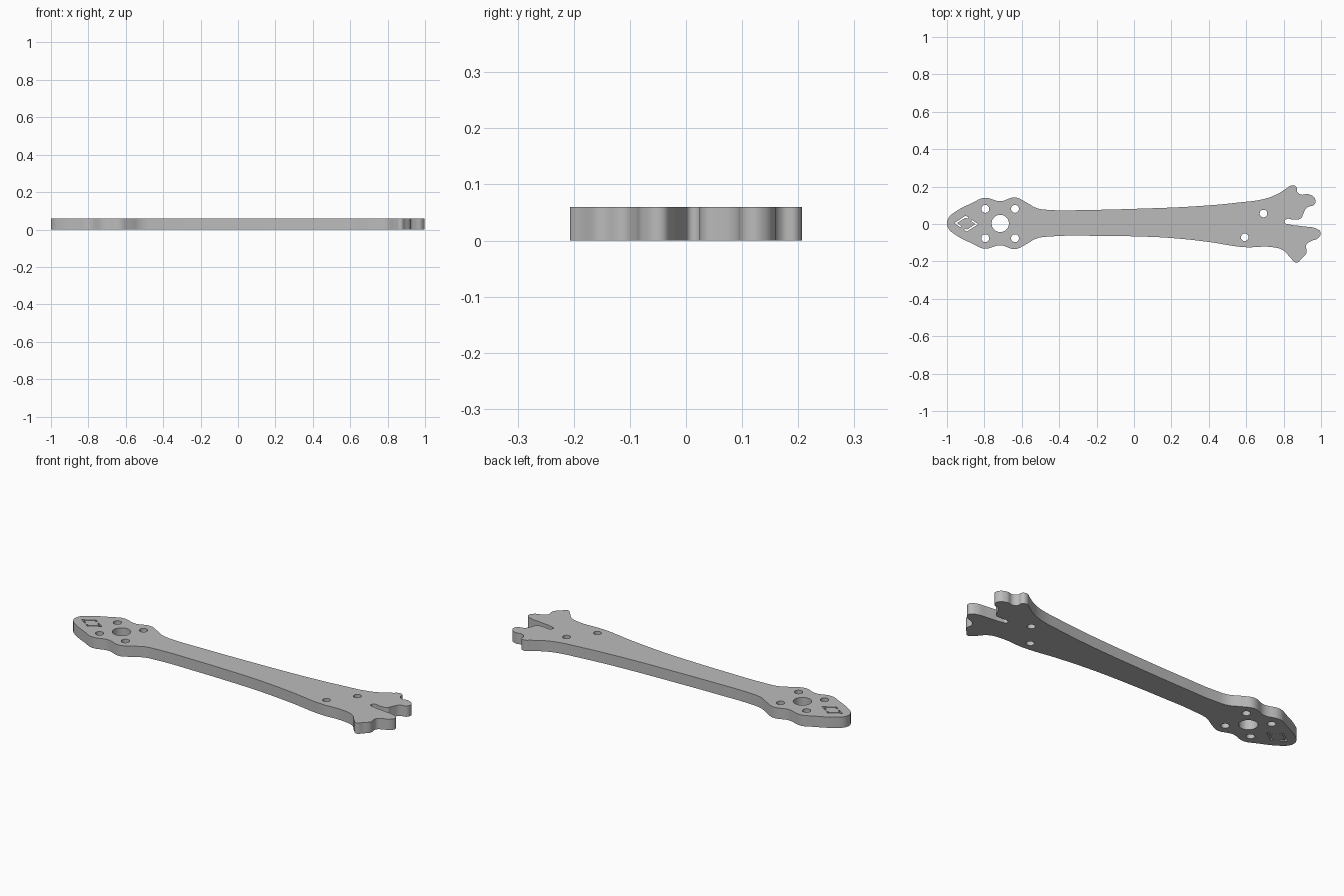
import bpy
from math import cos, sin, pi

cube = bpy.data.objects.get("Cube")
if cube:
    bpy.data.objects.remove(cube, do_unlink=True)

THICK = 0.06

grey = bpy.data.materials.new("plain grey")
grey.use_nodes = True
grey.diffuse_color = (0.5, 0.5, 0.5, 1)
grey.node_tree.nodes["Principled BSDF"].inputs["Base Color"].default_value = (0.5, 0.5, 0.5, 1)


def add_loop(curve, points, kind="AUTO", steps=6):
    """Add one closed outline; inner outlines become holes."""
    spline = curve.splines.new("BEZIER")
    spline.bezier_points.add(len(points) - 1)
    spline.use_cyclic_u = True
    spline.resolution_u = steps
    for bp, (x, y) in zip(spline.bezier_points, points):
        bp.co = (x, y, 0)
        bp.handle_left_type = bp.handle_right_type = kind


def circle(cx, cy, r):
    return [(cx + r * cos(i * pi / 4), cy + r * sin(i * pi / 4)) for i in range(8)]


# Outline: mounting head, nearly mirrored
head = [(-0.45, 0.075), (-0.52, 0.085), (-0.58, 0.118), (-0.635, 0.142),
        (-0.715, 0.122), (-0.80, 0.14), (-0.86, 0.115), (-0.96, 0.062), (-0.99, 0.035)]
head_low = [(x, -y + 0.008) for x, y in reversed(head)]

# Outline: underside of the arm, forked tail, then back along the upper edge
lower_arm = [(-0.2, -0.063), (0.0, -0.066), (0.2, -0.075), (0.4, -0.096),
             (0.59, -0.124), (0.74, -0.124), (0.80, -0.142)]
lower_prong = [(0.84, -0.185), (0.87, -0.207), (0.895, -0.185), (0.922, -0.155),
               (0.922, -0.11), (0.95, -0.09), (0.982, -0.077), (0.998, -0.045),
               (0.98, -0.027), (0.90, -0.012), (0.83, -0.002)]
upper_prong = [(0.806, 0.008), (0.815, 0.026), (0.85, 0.024), (0.892, 0.03),
               (0.905, 0.055), (0.925, 0.088), (0.965, 0.105), (0.968, 0.135),
               (0.93, 0.16), (0.895, 0.157), (0.873, 0.172), (0.868, 0.198),
               (0.845, 0.207), (0.815, 0.19)]
upper_arm = [(0.77, 0.162), (0.70, 0.135), (0.56, 0.115), (0.35, 0.096),
             (0.0, 0.081), (-0.25, 0.075)]

curve = bpy.data.curves.new("arm_plate", "CURVE")
curve.dimensions = "2D"
curve.fill_mode = "BOTH"
curve.extrude = THICK / 2
add_loop(curve, head + [(-1.0, 0.003)] + head_low + lower_arm + lower_prong + upper_prong + upper_arm)

# Shaft hole, four head screw holes and two tail screw holes
add_loop(curve, circle(-0.715, 0.003, 0.046))
for x in (-0.795, -0.636):
    for y in (-0.076, 0.081):
        add_loop(curve, circle(x, y, 0.021))
for x, y in ((0.692, 0.056), (0.592, -0.071)):
    add_loop(curve, circle(x, y, 0.02))

# Two thin bent slots forming a broken diamond in the nose
slot = [(0.012, 0.034), (-0.004, 0.042), (-0.064, 0.003), (-0.03, -0.02),
        (-0.026, -0.013), (-0.049, 0.003), (-0.004, 0.032), (0.008, 0.026)]
for s in (1, -1):
    add_loop(curve, [(-0.897 + s * x, 0.002 + s * y) for x, y in slot], "VECTOR", 1)

plate = bpy.data.objects.new("arm_plate", curve)
plate.location.z = THICK / 2
bpy.context.collection.objects.link(plate)
curve.materials.append(grey)

# Turn the filled outline into a solid mesh with crisp rims
bpy.context.view_layer.objects.active = plate
plate.select_set(True)
bpy.ops.object.convert(target="MESH")
bpy.ops.object.mode_set(mode="EDIT")
bpy.ops.mesh.select_all(action="SELECT")
bpy.ops.mesh.remove_doubles(threshold=0.0002)
bpy.ops.mesh.normals_make_consistent(inside=False)
bpy.ops.object.mode_set(mode="OBJECT")
bpy.ops.object.shade_smooth_by_angle(angle=0.6)
